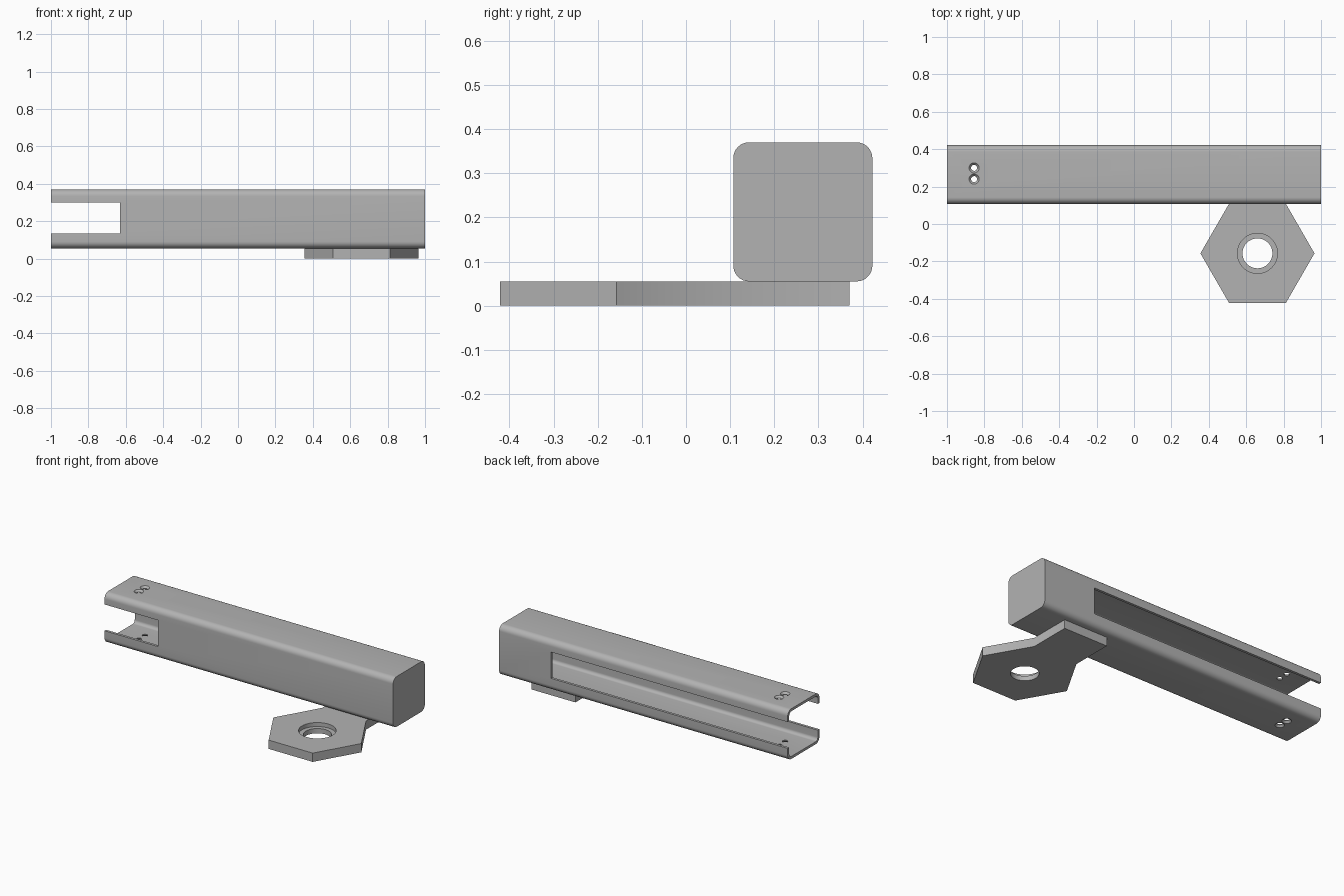
import bpy, bmesh, math
from mathutils import Matrix, Vector

cube = bpy.data.objects.get("Cube")
if cube:
    bpy.data.objects.remove(cube)

steel = bpy.data.materials.new("grey_steel")
steel.use_nodes = True
GREY = (0.45, 0.45, 0.45, 1)
steel.diffuse_color = GREY
steel.node_tree.nodes["Principled BSDF"].inputs["Base Color"].default_value = GREY

Y0, Y1, Z0, Z1 = 0.107, 0.422, 0.055, 0.37   # tube section
WALL, ROUND, PLATE = 0.016, 0.036, 0.055


def finish(bm, name):
    bmesh.ops.recalc_face_normals(bm, faces=bm.faces)
    mesh = bpy.data.meshes.new(name)
    bm.to_mesh(mesh)
    bm.free()
    obj = bpy.data.objects.new(name, mesh)
    mesh.materials.append(steel)
    bpy.context.collection.objects.link(obj)
    return obj


def prism(name, points, offset):
    bm = bmesh.new()
    face = bm.faces.new([bm.verts.new(p) for p in points])
    ext = bmesh.ops.extrude_face_region(bm, geom=[face])
    verts = [g for g in ext["geom"] if isinstance(g, bmesh.types.BMVert)]
    bmesh.ops.translate(bm, verts=verts, vec=offset)
    return finish(bm, name)


def round_bar(name, x0, x1, inset):
    # Rounded square section swept along x
    r, pts = ROUND - inset, []
    corners = [(Y1, Z1, -1, -1), (Y0, Z1, 1, -1), (Y0, Z0, 1, 1), (Y1, Z0, -1, 1)]
    for i, (y, z, sy, sz) in enumerate(corners):
        for k in range(9):
            a = math.radians(90 * i + 90 * k / 8)
            pts.append((x0, y + sy * ROUND + r * math.cos(a),
                        z + sz * ROUND + r * math.sin(a)))
    return prism(name, pts, (x1 - x0, 0, 0))


def box(name, lo, hi):
    lo, hi = Vector(lo), Vector(hi)
    bm = bmesh.new()
    bmesh.ops.create_cube(bm, size=1, matrix=Matrix.Translation((lo + hi) / 2)
                          @ Matrix.Diagonal((*(hi - lo), 1)))
    return finish(bm, name)


def cone(name, x, y, z0, z1, r0, r1, sides=32):
    bm = bmesh.new()
    bmesh.ops.create_cone(bm, cap_ends=True, segments=sides, radius1=r0, radius2=r1,
                          depth=z1 - z0, matrix=Matrix.Translation((x, y, (z0 + z1) / 2)))
    return finish(bm, name)


def cut(obj, cutter):
    cutter.hide_render = True
    mod = obj.modifiers.new("cut", "BOOLEAN")
    mod.operation, mod.solver, mod.object = "DIFFERENCE", "EXACT", cutter
    bpy.context.view_layer.objects.active = obj
    bpy.ops.object.modifier_apply(modifier=mod.name)
    bpy.data.objects.remove(cutter)


def shade(obj):
    bpy.ops.object.select_all(action="DESELECT")
    obj.select_set(True)
    bpy.context.view_layer.objects.active = obj
    bpy.ops.object.shade_smooth_by_angle(angle=math.radians(30))


# Square tube, closed at the +x end
tube = round_bar("square_tube", -1, 1, 0)
cut(tube, round_bar("bore", -1.1, 1 - WALL, WALL))

# Short slot in the front wall, long slot in the back wall
cut(tube, box("front_slot", (-1.1, Y0 - 0.05, 0.135), (-0.63, Y0 + 0.05, 0.3)))
cut(tube, box("back_slot", (-1.1, Y1 - 0.05, 0.135), (0.64, Y1 + 0.05, 0.3)))

# Pair of countersunk screw holes through top and bottom
for y in (0.24, 0.3):
    cut(tube, cone("screw_hole", -0.855, y, 0, 0.5, 0.016, 0.016))
    cut(tube, cone("top_sink", -0.855, y, Z1 - 0.012, Z1 + 0.002, 0.016, 0.029))
    cut(tube, cone("bottom_sink", -0.855, y, Z0 - 0.002, Z0 + 0.012, 0.029, 0.016))
shade(tube)

# Hexagonal mounting plate with a tab running under the tube
CX, CY, R = 0.66, -0.157, 0.305
hexa = [(CX + R * math.cos(math.radians(60 * i)),
         CY + R * math.sin(math.radians(60 * i)), 0) for i in range(6)]
tab = [(hexa[1][0], 0.37, 0), (hexa[2][0], 0.37, 0)]
plate = prism("mounting_plate", hexa[:2] + tab + hexa[2:], (0, 0, PLATE))

# Stepped centre hole
cut(plate, cone("centre_hole", CX, CY, -0.1, 0.2, 0.08, 0.08, 48))
cut(plate, cone("counterbore", CX, CY, 0.03, 0.2, 0.107, 0.107, 48))
shade(plate)
